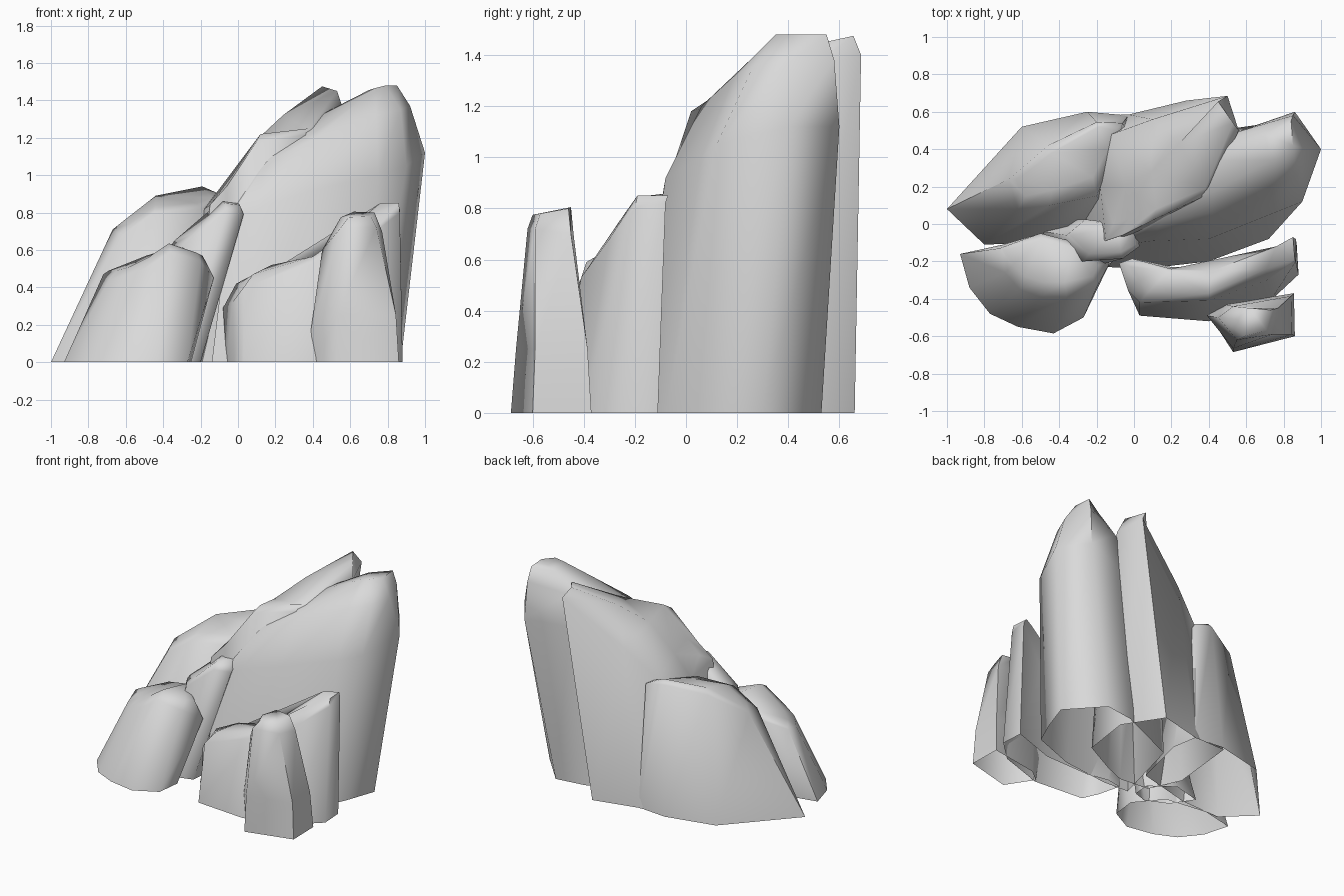
import bpy, bmesh, math

stone = bpy.data.materials.new("grey stone")
stone.diffuse_color = (0.7, 0.7, 0.7, 1)


def rock(name, *rings):
    """Loft rings (counter-clockwise, base first) and cap the last; the base stays open."""
    bm = bmesh.new()
    loops = [[bm.verts.new((p[0], p[1], p[2] if len(p) > 2 else 0)) for p in ring]
             for ring in rings]
    for low, high in zip(loops, loops[1:]):
        n = len(low)
        for i in range(n):
            j = (i + 1) % n
            bm.faces.new((low[i], low[j], high[j], high[i]))
    cap = bm.faces.new(loops[-1])
    bmesh.ops.triangulate(bm, faces=[cap])
    mesh = bpy.data.meshes.new(name)
    bm.to_mesh(mesh)
    bm.free()
    mesh.materials.append(stone)
    ob = bpy.data.objects.new(name, mesh)
    bpy.context.collection.objects.link(ob)
    bpy.ops.object.select_all(action='DESELECT')
    ob.select_set(True)
    bpy.context.view_layer.objects.active = ob
    bpy.ops.object.shade_smooth_by_angle(angle=math.radians(70))
    return ob


# Tallest rock on the right
rock("main_rock",
     [(-.14, -.23), (.05, -.24), (.4, -.2), (.72, -.08), (.8, .1),
      (.87, .3), (.66, .53), (.45, .5), (0, .3)],
     [(-.05, -.11, .75), (.1, -.09, .82), (.4, -.08, .92), (.75, .06, 1.0), (.9, .12, 1.05),
      (1, .4, 1.12), (.86, .6, 1.12), (.57, .5, 1.1), (.1, .36, .9)],
     [(.02, -.02, .9), (.15, .02, 1.07), (.42, .06, 1.2), (.74, .19, 1.32), (.87, .26, 1.35),
      (.92, .4, 1.37), (.85, .58, 1.38), (.58, .5, 1.33), (.2, .38, 1.14)],
     [(.1, .08, 1.04), (.25, .13, 1.18), (.42, .17, 1.25), (.73, .34, 1.465), (.79, .35, 1.48),
      (.85, .42, 1.48), (.84, .55, 1.48), (.7, .48, 1.455), (.3, .34, 1.25)])

# Leaning rock behind the tallest one
rock("back_rock",
     [(-.32, .1), (-.22, -.12), (0, -.14), (.15, -.08), (.4, .05), (.45, .4),
      (.28, .66), (-.03, .585), (-.27, .58)],
     [(-.18, .2, .82), (-.15, -.09, .84), (-.06, -.06, .94), (.1, .02, 1.18), (.4, .16, 1.22),
      (.56, .5, 1.36), (.5, .685, 1.4), (.1, .56, 1.1), (-.12, .48, .9)],
     [(-.05, .2, .96), (-.11, 0, .89), (-.03, .03, 1.0), (.12, .08, 1.22), (.38, .19, 1.25),
      (.53, .54, 1.45), (.45, .655, 1.475), (.24, .43, 1.32), (.09, .28, 1.18)])

# Broad sloping rock at the back left
rock("left_rock",
     [(-1, .08), (-.8, -.11), (-.5, -.1), (-.1, 0), (0, .4), (-.03, .58), (-.25, .6), (-.6, .52)],
     [(-.67, .24, .71), (-.62, .08, .68), (-.45, .1, .8), (-.2, .15, .82),
      (-.1, .4, .86), (-.06, .54, .88), (-.2, .545, .91), (-.46, .42, .86)],
     [(-.62, .24, .75), (-.58, .15, .74), (-.44, .18, .84), (-.22, .25, .85),
      (-.14, .4, .88), (-.1, .5, .9), (-.19, .52, .94), (-.44, .38, .89)])

# Low boulder at the front left
rock("front_left_boulder",
     [(-.93, -.16), (-.88, -.34), (-.77, -.48), (-.62, -.55), (-.43, -.585),
      (-.27, -.5), (-.25, -.33), (-.4, -.15), (-.7, -.11)],
     [(-.72, -.13, .47), (-.69, -.26, .44), (-.61, -.35, .46), (-.5, -.39, .5), (-.36, -.39, .59),
      (-.2, -.34, .54), (-.13, -.21, .45), (-.3, -.1, .58), (-.5, -.05, .53)],
     [(-.69, -.14, .49), (-.65, -.22, .49), (-.58, -.28, .51), (-.48, -.31, .56), (-.37, -.31, .635),
      (-.22, -.28, .585), (-.19, -.22, .57), (-.32, -.13, .62), (-.49, -.08, .57)])

# Thin leaning spire in the middle
rock("middle_spire",
     [(-.55, -.03), (-.45, -.18), (-.3, -.25), (-.2, -.22), (-.19, -.1), (-.35, .02)],
     [(-.36, -.06, .62), (-.27, -.2, .64), (-.06, -.185, .81), (.03, -.12, .79),
      (.01, -.01, .83), (-.26, .025, .68)],
     [(-.34, -.06, .65), (-.24, -.16, .69), (-.07, -.15, .85), (.01, -.11, .84),
      (0, -.04, .85), (-.09, -.02, .865)])

# Low wall of rock at the front right, rising to the right
rock("front_right_ledge",
     [(-.06, -.22), (-.02, -.38), (.03, -.49), (.4, -.52), (.73, -.41),
      (.88, -.27), (.87, -.11), (.55, -.22), (.2, -.23), (.05, -.2)],
     [(-.08, -.21, .29), (-.03, -.36, .32), (.03, -.42, .4), (.4, -.41, .53), (.71, -.3, .68),
      (.865, -.2, .8), (.865, -.08, .82), (.6, -.22, .64), (.2, -.24, .5), (-.01, -.185, .39)],
     [(-.01, -.23, .42), (.02, -.3, .43), (.08, -.36, .47), (.4, -.37, .565), (.71, -.24, .78),
      (.86, -.19, .85), (.85, -.07, .85), (.76, -.12, .85), (.42, -.25, .57), (.18, -.25, .52)])

# Pointed rock at the very front right
rock("front_right_spire",
     [(.41, -.5), (.53, -.685), (.86, -.6), (.855, -.37), (.5, -.43)],
     [(.39, -.49, .17), (.53, -.665, .25), (.845, -.59, .25), (.84, -.385, .25), (.49, -.43, .25)],
     [(.45, -.5, .6), (.55, -.62, .72), (.74, -.59, .72), (.77, -.45, .7), (.53, -.44, .7)],
     [(.55, -.51, .775), (.59, -.6, .775), (.71, -.57, .78), (.73, -.46, .8), (.62, -.45, .805)])
